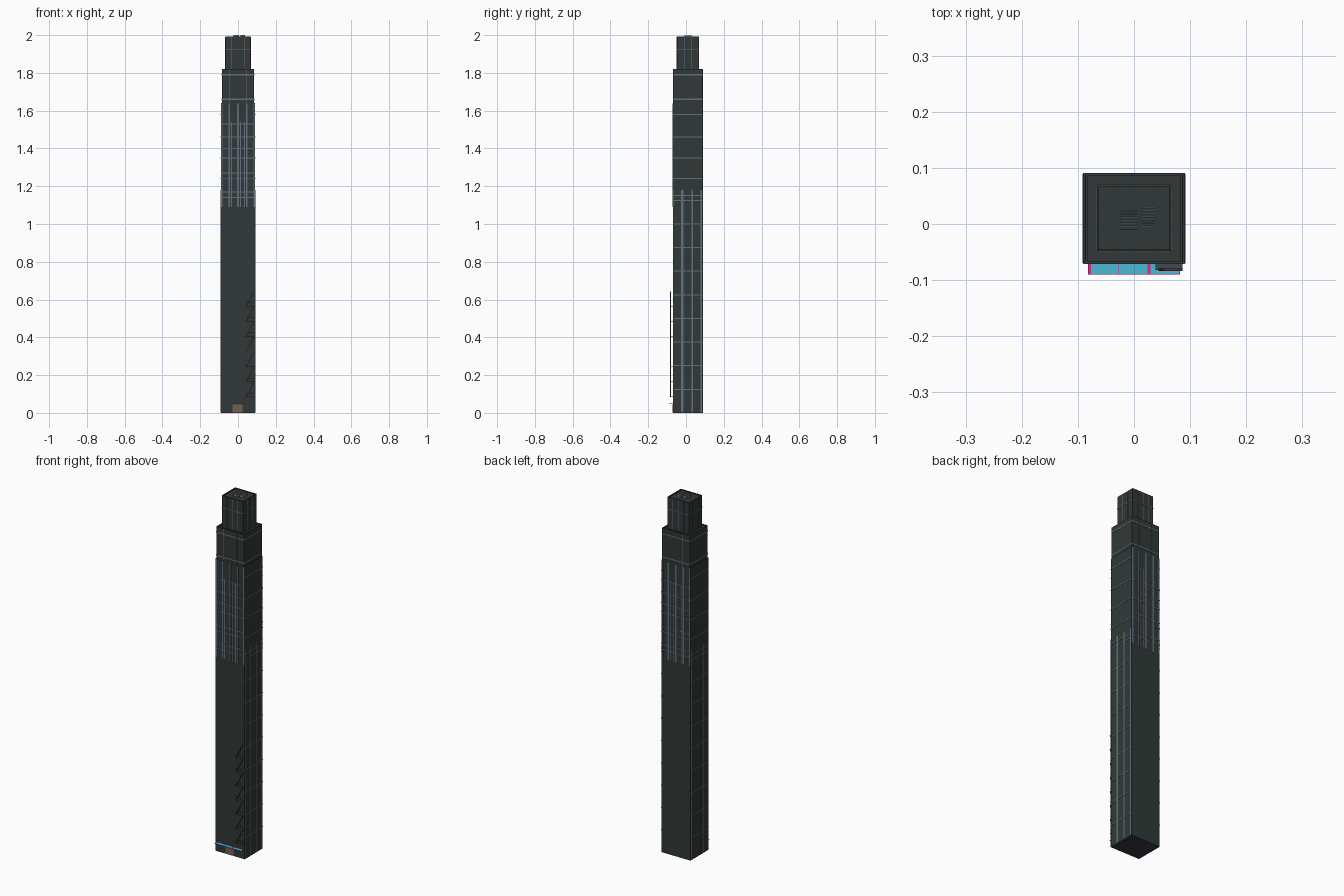
import bpy, bmesh, math
from mathutils import Matrix, Vector

if "Cube" in bpy.data.objects:
    bpy.data.objects.remove(bpy.data.objects["Cube"])


def material(name, r, g, b):
    m = bpy.data.materials.new(name)
    lin = [((c / 255 + 0.055) / 1.055) ** 2.4 for c in (r, g, b)]
    m.diffuse_color = (*lin, 1)
    m.use_nodes = True
    m.node_tree.nodes["Principled BSDF"].inputs["Base Color"].default_value = m.diffuse_color
    return m


WALL = material("dark green grey", 49, 57, 55)
TRIM = material("slate trim", 100, 110, 126)
BASE = material("dark slate", 52, 54, 66)
IRON = material("iron", 66, 72, 82)
CYAN = material("cyan", 76, 184, 212)
PINK = material("magenta", 228, 40, 124)
DOOR = material("brown door", 112, 98, 82)

CY = 0.01          # tower centre in y
T = 0.0015         # how far strips stand proud


def boxes(name, items, mat):
    """One object from boxes given as (x0, x1, y0, y1, z0, z1)."""
    bm = bmesh.new()
    for x0, x1, y0, y1, z0, z1 in items:
        m = Matrix.Translation(((x0 + x1) / 2, (y0 + y1) / 2, (z0 + z1) / 2))
        m = m @ Matrix.Diagonal((x1 - x0, y1 - y0, z1 - z0, 1))
        bmesh.ops.create_cube(bm, size=1, matrix=m)
    return finish(name, bm, mat)


def finish(name, bm, mat):
    me = bpy.data.meshes.new(name)
    bm.to_mesh(me)
    bm.free()
    me.materials.append(mat)
    ob = bpy.data.objects.new(name, me)
    bpy.context.collection.objects.link(ob)
    return ob


def tier(name, hx, hy, z0, z1, rim=0.004, drop=0.006):
    """Tower block with a thin parapet and sunken roof."""
    bm = bmesh.new()
    m = Matrix.Translation((0, CY, (z0 + z1) / 2)) @ Matrix.Diagonal((2 * hx, 2 * hy, z1 - z0, 1))
    bmesh.ops.create_cube(bm, size=1, matrix=m)
    bm.normal_update()
    top = [f for f in bm.faces if f.normal.z > 0.9]
    bmesh.ops.inset_region(bm, faces=top, thickness=rim)
    inner = bmesh.ops.extrude_discrete_faces(bm, faces=top)["faces"]
    for v in inner[0].verts:
        v.co.z -= drop
    return finish(name, bm, WALL)


# stacked tower blocks: half widths and heights
LOW, MID, TOP = (0.0905, 0.0795), (0.086, 0.0785), (0.066, 0.0585)
tier("lower_tower", *LOW, 0.002, 1.64)
tier("middle_tower", *MID, 1.63, 1.82)
tier("crown_tower", *TOP, 1.81, 1.992)
boxes("base_plate", [(-0.0905, 0.0905, CY - 0.0795, CY + 0.0795, 0, 0.002)], BASE)


def front_back(u0, u1, z0, z1, size):
    """Strip on the front face and its twin on the back."""
    h = size[1]
    return [(u0, u1, CY - h - T, CY - h, z0, z1), (u0, u1, CY + h, CY + h + T, z0, z1)]


def sides(u0, u1, z0, z1, size):
    """Strip on the right face and its twin on the left."""
    h = size[0]
    return [(h, h + T, CY + u0, CY + u1, z0, z1), (-h - T, -h, CY + u0, CY + u1, z0, z1)]


# front and back grid on the upper part of the lower tower
piers = []
for x in (-0.085, -0.047, 0.0, 0.047, 0.085):
    piers += front_back(x - 0.004, x + 0.004, 1.09, 1.638, LOW)
for x in (-0.034, 0.013, 0.034):
    piers += front_back(x - 0.002, x + 0.002, 1.09, 1.54, LOW)
boxes("front_back_piers", piers, TRIM)
bands = []
for z in (1.14, 1.17, 1.24, 1.27, 1.35, 1.40, 1.46, 1.53):
    bands += front_back(-0.0905, 0.0905, z - 0.002, z + 0.002, LOW)
boxes("front_back_bands", bands, TRIM)

# side piers and floor bands
piers = []
for y, w in ((-0.077, 0.002), (-0.030, 0.0055), (0.022, 0.004), (0.072, 0.004)):
    piers += sides(y - w, y + w, 0.002, 1.18, LOW)
boxes("side_piers", piers, TRIM)
bands = []
for z in [0.125 * i for i in range(1, 10)] + [1.15, 1.24, 1.35, 1.46, 1.58]:
    bands += sides(-0.0795, 0.0795, z - 0.0025, z + 0.0025, LOW)
boxes("side_bands", bands, TRIM)

# bands running round the middle tower and the crown
rings = []
for z, size in ((1.66, MID), (1.79, MID), (1.925, TOP)):
    w = 0.0035 if size is MID else 0.002
    rings += front_back(-size[0], size[0], z - w, z + w, size)
    rings += sides(-size[1], size[1], z - w, z + w, size)
boxes("upper_bands", rings, TRIM)

# thin seams on the crown and middle tower
seams = []
for u in (-0.033, 0.0, 0.033):
    seams += front_back(u - 0.001, u + 0.001, 1.82, 1.99, TOP)
for u in (-0.02, 0.02):
    seams += sides(u - 0.001, u + 0.001, 1.82, 1.99, TOP)
for u in (-0.043, 0.043):
    seams += front_back(u - 0.0008, u + 0.0008, 1.64, 1.82, MID)
boxes("upper_seams", seams, TRIM)

# roof vents: two stacks of slats
slats = []
for x0, x1, y0 in ((-0.024, 0.006, -0.011), (0.013, 0.038, -0.005)):
    for i in range(7):
        y = y0 + i * 0.0055
        slats.append((x0, x1, y, y + 0.0025, 1.986, 2.0))
boxes("roof_vent_slats", slats, TRIM)

# entrance
FY = CY - LOW[1]
boxes("entrance_door", [(-0.029, -0.001, FY - 0.002, FY, 0.002, 0.045),
                        (0.0, 0.024, FY - 0.002, FY, 0.002, 0.045)], DOOR)

# awning: three cyan panels over a magenta plate showing at edges
boxes("awning_panels", [(-0.077, -0.028, -0.0895, FY, 0.0505, 0.0515),
                        (-0.027, 0.024, -0.0895, FY, 0.0505, 0.0515),
                        (0.029, 0.081, -0.0895, FY, 0.0505, 0.0515)], CYAN)
boxes("awning_plate", [(-0.082, 0.082, -0.09, FY, 0.049, 0.0505)], PINK)

# fire escape: landing, railing and sloping stair on each floor
parts, flights = [], bmesh.new()
for i in range(7):
    z = 0.085 + i * 0.08
    parts.append((0.038, 0.086, -0.082, FY, z - 0.0008, z + 0.0008))
    parts.append((0.045, 0.086, -0.0825, -0.081, z + 0.018, z + 0.0195))
    a, b = Vector((0.045, -0.0815, z)), Vector((0.085, -0.0815, z + 0.078))
    d = b - a
    m = Matrix.Translation((a + b) / 2) @ Matrix.Rotation(-math.atan2(d.z, d.x), 4, 'Y')
    m = m @ Matrix.Diagonal((d.length, 0.004, 0.003, 1))
    bmesh.ops.create_cube(flights, size=1, matrix=m)
boxes("fire_escape_landings", parts, IRON)
finish("fire_escape_stairs", flights, IRON)
